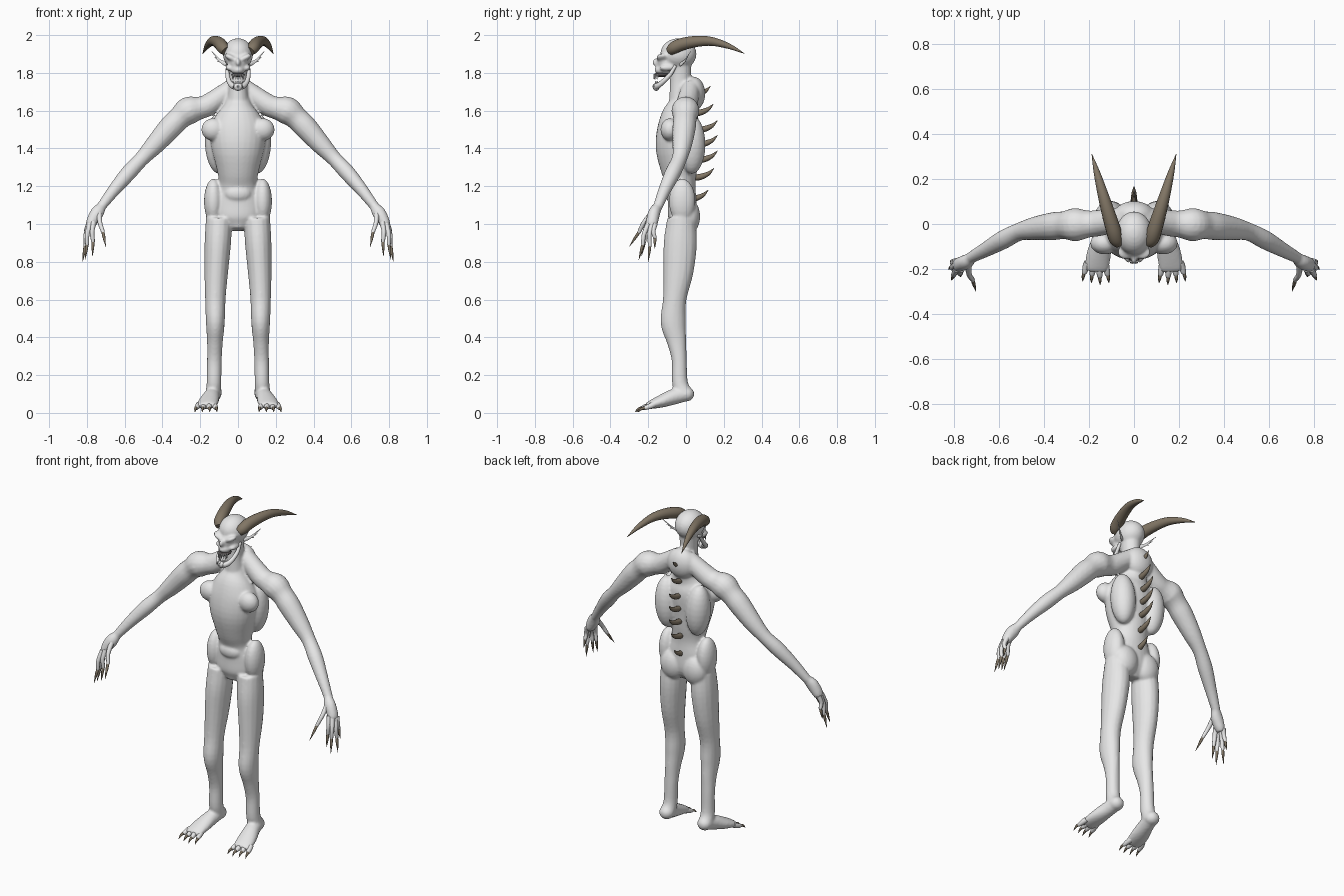
import bpy, bmesh, math
from mathutils import Vector, Matrix

cube = bpy.data.objects.get("Cube")
if cube:
    bpy.data.objects.remove(cube)


def material(name, rgb):
    m = bpy.data.materials.new(name)
    m.use_nodes = True
    m.diffuse_color = (*rgb, 1)
    m.node_tree.nodes["Principled BSDF"].inputs["Base Color"].default_value = (*rgb, 1)
    return m


SKIN = material("pale grey skin", (0.8, 0.8, 0.8))
HORN = material("brown horn", (0.22, 0.18, 0.13))
GUM = material("dark gum", (0.08, 0.07, 0.07))


def loft(bm, stations, both=True, sides=16, steps=4, ref=(0, 1, 0)):
    """Smooth tube through (x, y, z, half width, half depth) stations."""
    pts = [Vector(p if len(p) == 5 else (*p, p[3])) for p in stations]
    ext = [pts[0] * 2 - pts[1]] + pts + [pts[-1] * 2 - pts[-2]]
    line = []
    for a, b, c, d in zip(ext, ext[1:], ext[2:], ext[3:]):
        for k in range(steps):
            t = k / steps
            line.append((b * 2 + (c - a) * t + (a * 2 - b * 5 + c * 4 - d) * t**2
                         + (b * 3 - a - c * 3 + d) * t**3) * 0.5)
    line.append(pts[-1])
    for s in (1, -1) if both else (1,):
        rings = []
        for i, p in enumerate(line):
            tangent = (line[min(i + 1, len(line) - 1)] - line[max(i - 1, 0)]).to_3d().normalized()
            wide = Vector(ref).cross(tangent).normalized()
            deep = tangent.cross(wide)
            ring = []
            for j in range(sides):
                a = math.tau * j / sides
                v = (Vector(p[:3]) + wide * math.cos(a) * max(p[3], 0.0006)
                     + deep * math.sin(a) * max(p[4], 0.0006))
                ring.append(bm.verts.new((v.x * s, v.y, v.z)))
            rings.append(ring)
        for r, q in zip(rings, rings[1:]):
            for j in range(sides):
                k = (j + 1) % sides
                bm.faces.new((r[j], r[k], q[k], q[j]))
        bm.faces.new(rings[0])
        bm.faces.new(rings[-1])


def ball(bm, centre, radii, both=True, tilt=0):
    for s in (1, -1) if both else (1,):
        m = (Matrix.Translation((centre[0] * s, *centre[1:])) @ Matrix.Rotation(tilt * s, 4, "Y")
             @ Matrix.Diagonal((*radii, 1)))
        bmesh.ops.create_uvsphere(bm, u_segments=24, v_segments=14, radius=1, matrix=m)


def finish(name, bm, mat, fuse=0):
    bmesh.ops.recalc_face_normals(bm, faces=bm.faces)
    mesh = bpy.data.meshes.new(name)
    bm.to_mesh(mesh)
    bm.free()
    mesh.materials.append(mat)
    ob = bpy.data.objects.new(name, mesh)
    bpy.context.collection.objects.link(ob)
    bpy.ops.object.select_all(action="DESELECT")
    ob.select_set(True)
    bpy.context.view_layer.objects.active = ob
    bpy.ops.object.shade_smooth_by_angle(angle=math.radians(50))
    if fuse:
        mod = ob.modifiers.new("fuse", "REMESH")
        mod.mode, mod.voxel_size, mod.use_smooth_shade = "VOXEL", fuse, True
        mod = ob.modifiers.new("soften", "SMOOTH")
        mod.factor, mod.iterations = 0.5, 4
    return ob


# Torso, neck and muscle masses
body = bmesh.new()
loft(body, [(0, -.03, .97, .05, .045), (0, -.02, 1.03, .12, .075), (0, -.02, 1.12, .125, .075),
            (0, -.025, 1.2, .10, .075), (0, -.035, 1.28, .11, .095), (0, -.045, 1.4, .14, .115),
            (0, -.037, 1.5, .15, .115), (0, -.03, 1.57, .12, .1), (0, -.01, 1.63, .075, .08),
            (0, .02, 1.72, .06, .07)], both=False, sides=28)
loft(body, [(0, -.03, 1.55, .07, .07), (0, -.03, 1.65, .058, .06), (0, -.03, 1.75, .048, .056),
            (0, -.03, 1.86, .055, .06)], both=False)
ball(body, (0, .04, 1.69), (.09, .062, .09), both=False)
ball(body, (0, -.075, 1.16), (.07, .035, .045), both=False)
ball(body, (.13, -.085, 1.5), (.064, .05, .06))
ball(body, (.105, .03, 1.42), (.07, .073, .155), tilt=.05)
ball(body, (.13, -.02, 1.12), (.05, .07, .12))
ball(body, (.075, .018, 1.04), (.078, .057, .09))

# Legs and feet
loft(body, [(.10, -.025, 1.03, .07, .075), (.107, -.03, .9, .07, .088), (.115, -.04, .75, .063, .08),
            (.12, -.06, .6, .054, .062), (.12, -.068, .48, .05, .067), (.122, -.05, .38, .042, .052),
            (.125, -.036, .28, .039, .04), (.127, -.032, .16, .039, .042), (.13, -.01, .1, .043, .045)])
ball(body, (.13, 0, .1), (.043, .044, .04))
loft(body, [(.13, .0, .1, .04, .038), (.14, -.06, .087, .044, .042), (.155, -.13, .062, .054, .034),
            (.165, -.19, .042, .054, .022), (.167, -.21, .036, .045, .014)], ref=(0, 0, 1))

# Shoulders, arms and palms
loft(body, [(.03, .025, 1.72, .05), (.15, .005, 1.635, .058), (.2, .0, 1.615, .06), (.26, -.003, 1.6, .074),
            (.31, -.005, 1.56, .062), (.36, -.01, 1.51, .062), (.44, -.02, 1.42, .052),
            (.51, -.035, 1.345, .04), (.58, -.07, 1.27, .042), (.66, -.115, 1.175, .033),
            (.725, -.15, 1.09, .025)])
ball(body, (.26, -.003, 1.6), (.074, .07, .072))
loft(body, [(.72, -.148, 1.095, .024), (.745, -.168, 1.06, .036, .032), (.775, -.18, 1.01, .03, .032),
            (.785, -.185, .985, .02, .026)])

# Skull, brow, nose and cheeks
ball(body, (0, -.04, 1.9), (.08, .096, .083), both=False)
ball(body, (0, -.095, 1.855), (.055, .06, .05), both=False)
ball(body, (.037, -.125, 1.88), (.038, .033, .016), tilt=-.45)
ball(body, (0, -.145, 1.855), (.015, .034, .025), both=False)
ball(body, (.045, -.1, 1.825), (.023, .04, .016), tilt=-.3)
ball(body, (0, -.125, 1.815), (.036, .042, .026), both=False)
finish("body", body, SKIN, fuse=.0075)

# Open jaw, gums and teeth
jaw = bmesh.new()
loft(jaw, [(.055, -.055, 1.84, .008), (.056, -.085, 1.79, .011), (.045, -.125, 1.75, .013),
           (.025, -.152, 1.73, .016), (0, -.16, 1.728, .018)], ref=(1, .3, 0))
ball(jaw, (0, -.158, 1.725), (.024, .018, .02), both=False)
finish("lower_jaw", jaw, SKIN)
gum = bmesh.new()
ball(gum, (0, -.13, 1.79), (.036, .042, .012), both=False)
finish("gums", gum, GUM)
teeth = bmesh.new()
for a in (.15, .45, .75, 1.05):
    x, y = .034 * math.sin(a), -.128 - .04 * math.cos(a)
    loft(teeth, [(x, y, 1.795, .005), (x, y - .002, 1.765, .001)], sides=8, steps=1)
    loft(teeth, [(x, y + .008, 1.735, .005), (x, y + .006, 1.758, .001)], sides=8, steps=1)
finish("teeth", teeth, SKIN)

# Ragged thin ears
ears = bmesh.new()
for tip in ((.14, .025, 1.915), (.125, .01, 1.885), (.11, .0, 1.86)):
    loft(ears, [(.06, -.03, 1.845, .012, .005), (.09, -.01, 1.86, .007, .003), (*tip, .001)], sides=8)
finish("ears", ears, SKIN)

# Swept-back horns
horns = bmesh.new()
loft(horns, [(.065, -.085, 1.915, .024), (.08, -.065, 1.932, .032), (.093, -.02, 1.952, .033),
             (.117, .06, 1.967, .029), (.14, .14, 1.966, .023), (.165, .23, 1.94, .014),
             (.187, .31, 1.902, .001)], ref=(1, 0, 0))
finish("horns", horns, HORN)

# Fingers ending in long claws: knuckle and tip
fingers, claws = bmesh.new(), bmesh.new()
DIGITS = [((.735, -.18, 1.06), (.70, -.30, .88)), ((.765, -.2, 1.01), (.77, -.235, .83)),
          ((.785, -.2, 1.0), (.81, -.25, .81)), ((.79, -.18, 1.0), (.823, -.2, .80)),
          ((.79, -.165, 1.0), (.815, -.165, .87))]
for root, tip in DIGITS:
    root, tip = Vector(root), Vector(tip)
    mid, joint = root.lerp(tip, .3) + Vector((.006, -.008, 0)), root.lerp(tip, .55)
    loft(fingers, [(*root, .015), (*mid, .012), (*joint, .01), (*root.lerp(tip, .62), .006)], sides=10)
    loft(claws, [(*root.lerp(tip, .52), .007), (*root.lerp(tip, .7), .008), (*tip, .0008)], sides=10)
finish("fingers", fingers, SKIN)
finish("finger_claws", claws, HORN)

# Toes and toe claws
toes, nails = bmesh.new(), bmesh.new()
for i in range(4):
    x, y = .128 + .026 * i, -.225 + .008 * abs(i - 1)
    spread = .008 * (i - 1.3)
    loft(toes, [(x, -.17, .045, .016), (x + spread / 2, y + .02, .036, .015),
                (x + spread, y - .008, .026, .011), (x + spread, y - .016, .024, .004)],
         sides=10, ref=(0, 0, 1))
    loft(nails, [(x + spread, y, .028, .009), (x + spread * 1.4, y - .025, .022, .007),
                 (x + spread * 1.6, y - .045, .004, .001)], sides=8, ref=(1, 0, 0))
finish("toes", toes, SKIN)
finish("toe_claws", nails, HORN)

# Curved spikes down the spine: tip depth and height
spikes = bmesh.new()
for y, z in ((.13, 1.73), (.145, 1.635), (.167, 1.548), (.167, 1.47), (.167, 1.388), (.148, 1.295), (.118, 1.18)):
    loft(spikes, [(0, y - .105, z - .05, .016), (0, y - .07, z - .045, .016), (0, y - .03, z - .028, .011),
                  (0, y, z, .001)], both=False, sides=10, ref=(1, 0, 0))
finish("back_spikes", spikes, HORN)
